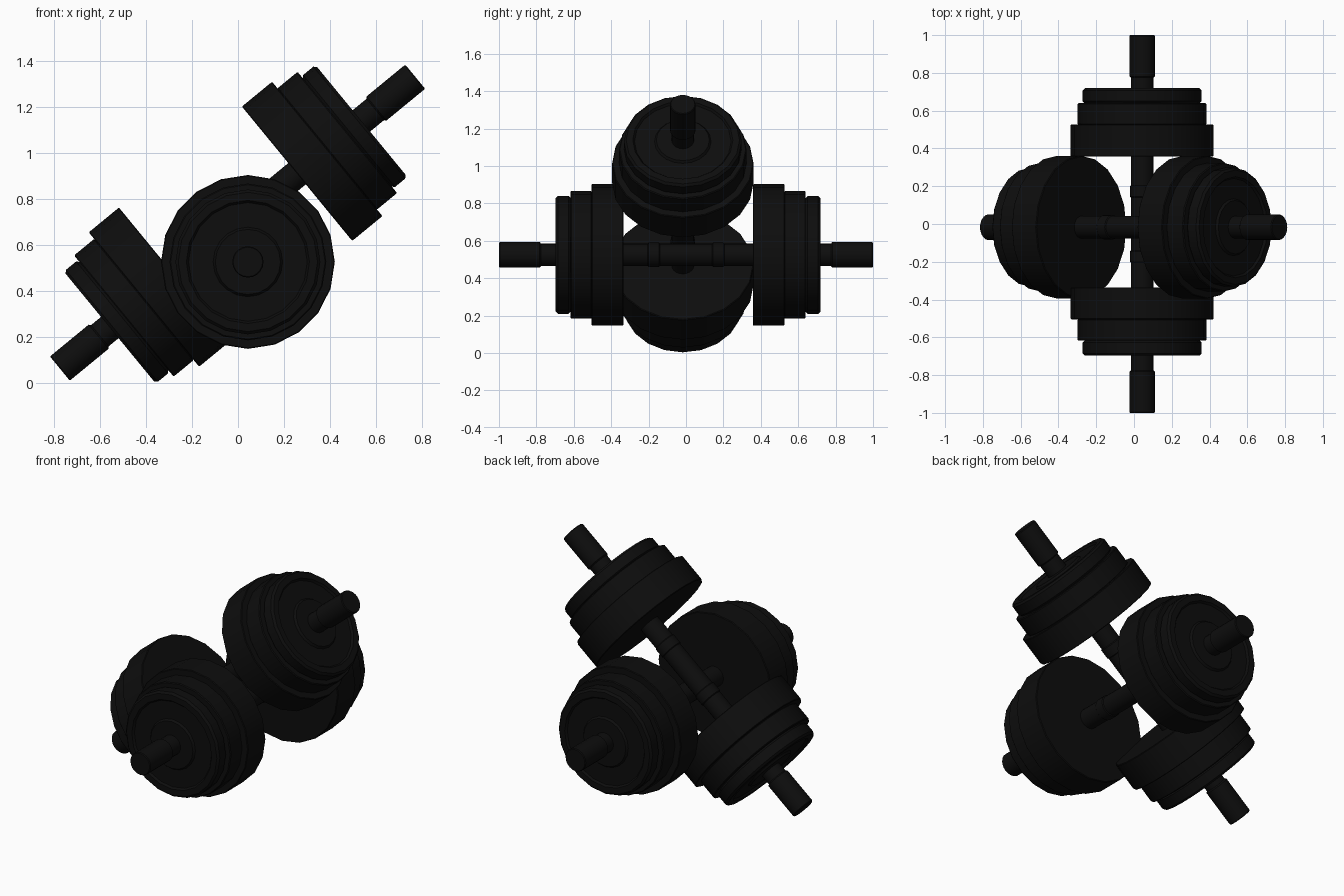
import bpy, bmesh, math
from mathutils import Matrix, Vector

if "Cube" in bpy.data.objects:
    bpy.data.objects.remove(bpy.data.objects["Cube"])

SIDES = 20
black = bpy.data.materials.new("black_iron")
black.diffuse_color = (0.004, 0.004, 0.004, 1)
black.use_nodes = True
black.node_tree.nodes["Principled BSDF"].inputs["Base Color"].default_value = black.diffuse_color


def lathe(name, profile, matrix, closed):
    """Spin (radius, y) points round the y axis; closed = ring with a bore."""
    bm = bmesh.new()
    rings = []
    for r, y in profile:
        ring = []
        for i in range(SIDES):
            a = 2 * math.pi * i / SIDES
            ring.append(bm.verts.new((r * math.cos(a), y, r * math.sin(a))))
        rings.append(ring)
    pairs = list(zip(rings, rings[1:]))
    if closed:
        pairs.append((rings[-1], rings[0]))
    else:
        bm.faces.new(rings[0])
        bm.faces.new(rings[-1])
    for a, b in pairs:
        for i in range(SIDES):
            j = (i + 1) % SIDES
            bm.faces.new((a[i], a[j], b[j], b[i]))
    bmesh.ops.recalc_face_normals(bm, faces=bm.faces)
    mesh = bpy.data.meshes.new(name)
    bm.to_mesh(mesh)
    bm.free()
    mesh.materials.append(black)
    ob = bpy.data.objects.new(name, mesh)
    bpy.context.collection.objects.link(ob)
    ob.matrix_world = matrix
    bpy.context.view_layer.objects.active = ob
    ob.select_set(True)
    bpy.ops.object.shade_smooth_by_angle(angle=math.radians(30))
    ob.select_set(False)


def plate_profile(radius, y0, y1, bevel):
    """Weight plate with a bevelled rim and a shallow dish on its outer face."""
    d = 0.012
    return [(0.05, y0), (radius - bevel, y0), (radius, y0 + bevel),
            (radius, y1 - bevel), (radius - bevel, y1),
            (radius * 0.85, y1), (radius * 0.82, y1 - d),
            (radius * 0.48, y1 - d), (radius * 0.45, y1), (0.05, y1)]


PLATES = [("large", 0.378, 0.346, 0.516, 0.004),
          ("medium", 0.341, 0.514, 0.629, 0.005),
          ("small", 0.315, 0.627, 0.708, 0.012)]


def dumbbell(name, matrix):
    # Bar: thick sleeve ends, slim neck, grip with raised collars
    half = [(0.060, 0.14), (0.065, 0.145), (0.065, 0.20), (0.060, 0.205),
            (0.060, 0.775), (0.068, 0.782), (0.068, 0.995), (0.064, 1.0)]
    bar = [(r, -y) for r, y in reversed(half)] + half
    lathe(name + "_bar", bar, matrix, False)
    # Stepped stack of plates on each end
    for side, s in (("near", -1), ("far", 1)):
        for size, r, y0, y1, bev in PLATES:
            prof = [(pr, s * py + 0.011) for pr, py in plate_profile(r, y0, y1, bev)]
            lathe(f"{name}_{size}_plate_{side}", prof, matrix, True)


# Dumbbell lying front to back
dumbbell("level_dumbbell", Matrix.Translation((0.043, 0, 0.525)))

# Dumbbell leaning across it
a = math.radians(39.4)
y_axis = Vector((-math.cos(a), 0, -math.sin(a)))
z_axis = Vector((0, 1, 0))
x_axis = y_axis.cross(z_axis)
rot = Matrix((x_axis, y_axis, z_axis)).transposed().to_4x4()
dumbbell("leaning_dumbbell", Matrix.Translation((-0.002, -0.017, 0.696)) @ rot)
